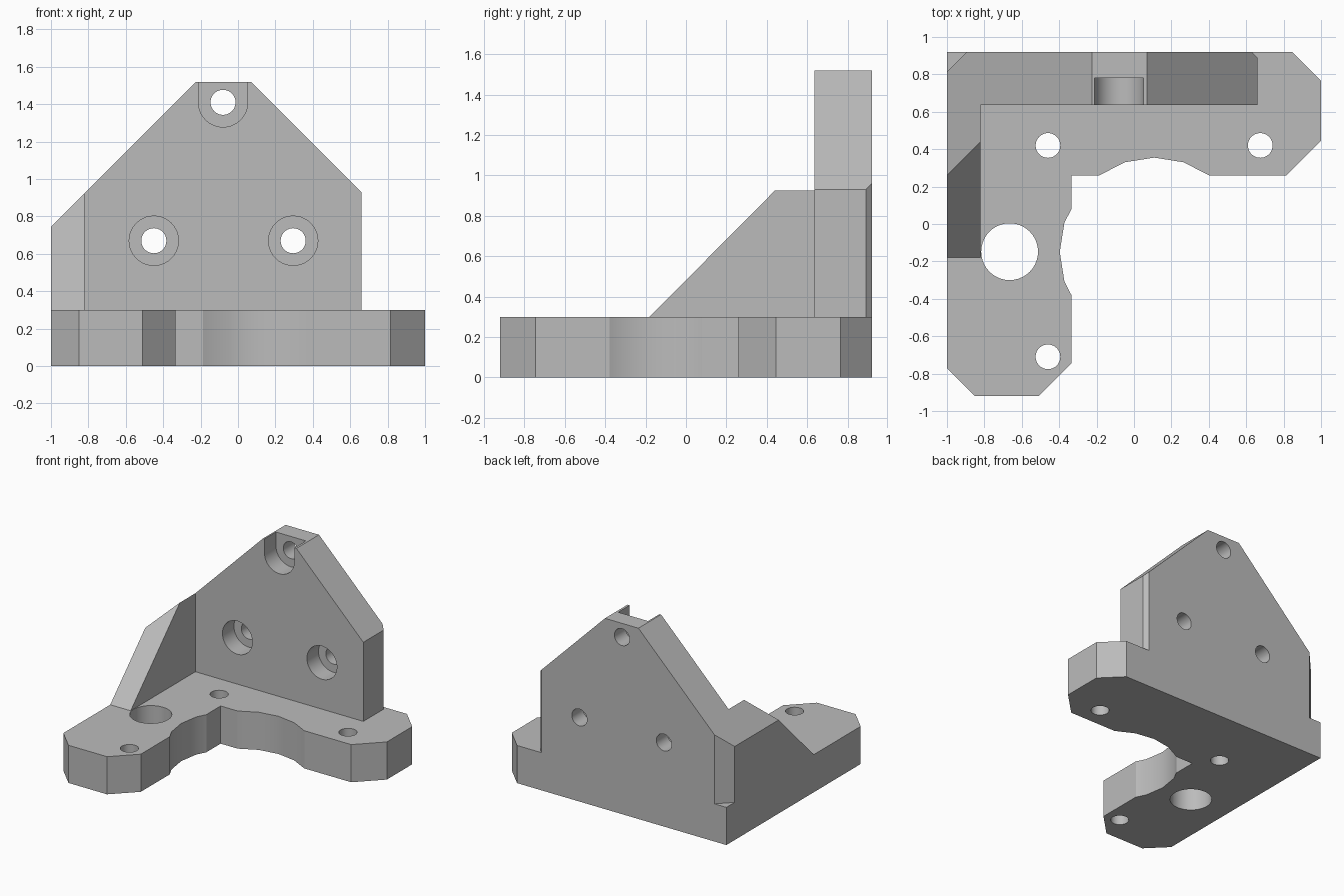
import bpy, bmesh, math
from mathutils import Vector

cube = bpy.data.objects.get("Cube")
if cube:
    bpy.data.objects.remove(cube, do_unlink=True)

grey = bpy.data.materials.new("plain grey")
grey.use_nodes = True
colour = (0.5, 0.5, 0.5, 1)
grey.diffuse_color = colour
grey.node_tree.nodes["Principled BSDF"].inputs["Base Color"].default_value = colour

# For each extrusion axis: map profile (u, v) and depth w to a point
AXES = {"x": lambda u, v, w: (w, u, v),
        "y": lambda u, v, w: (u, w, v),
        "z": lambda u, v, w: (u, v, w)}


def prism(name, profile, axis, start, end):
    """Extrude a flat profile along an axis."""
    place = AXES[axis]
    bm = bmesh.new()
    face = bm.faces.new([bm.verts.new(place(u, v, start)) for u, v in profile])
    moved = bmesh.ops.extrude_face_region(bm, geom=[face])["geom"]
    shift = Vector(place(0, 0, end - start))
    bmesh.ops.translate(bm, vec=shift, verts=[g for g in moved if isinstance(g, bmesh.types.BMVert)])
    bmesh.ops.recalc_face_normals(bm, faces=bm.faces)
    mesh = bpy.data.meshes.new(name)
    bm.to_mesh(mesh)
    bm.free()
    mesh.materials.append(grey)
    obj = bpy.data.objects.new(name, mesh)
    bpy.context.collection.objects.link(obj)
    return obj


def circle(u, v, radius, sides=40):
    return [(u + radius * math.sin(i * math.tau / sides),
             v + radius * math.cos(i * math.tau / sides)) for i in range(sides)]


def combine(target, tool, operation):
    """Apply a boolean, then remove the tool object."""
    mod = target.modifiers.new("boolean", "BOOLEAN")
    mod.operation, mod.solver, mod.object = operation, "EXACT", tool
    graph = bpy.context.evaluated_depsgraph_get()
    result = bpy.data.meshes.new_from_object(target.evaluated_get(graph))
    target.modifiers.clear()
    target.data = result
    bpy.data.objects.remove(tool, do_unlink=True)


def cut(target, *shape):
    combine(target, prism("cutter", *shape), "DIFFERENCE")


BASE_TOP, BACK, WALL_FRONT, BORE_END = 0.3, 0.92, 0.635, 0.78

# Upright wall with a side gusset
wall = prism("back_wall", [(-1, BASE_TOP), (0.66, BASE_TOP), (0.66, 0.93), (0.07, 1.52), (-1, 1.52)],
             "y", WALL_FRONT, BACK)
gusset = prism("side_gusset", [(-0.18, BASE_TOP), (0.7, BASE_TOP), (0.7, 0.93), (0.445, 0.93)],
               "x", -1, -0.82)
combine(wall, gusset, "UNION")

# Left slope across wall and gusset, then vertical chamfers on the back corners
cut(wall, [(-1.2, 0.545), (-0.225, 1.52), (-0.125, 1.62), (-1.2, 1.62)], "y", -0.5, 1.2)
cut(wall, [(-1.1, 0.715), (-0.79, 1.025), (-1.1, 1.025)], "z", 0.1, 1.8)
cut(wall, [(0.53, 1.02), (0.76, 0.79), (0.76, 1.02)], "z", 0.1, 1.8)

# Counterbored bolt holes in the wall
for x, z in [(-0.45, 0.67), (0.295, 0.67), (-0.08, 1.41)]:
    cut(wall, circle(x, z, 0.067), "y", 0.4, 1.2)
for x in (-0.45, 0.295):
    cut(wall, circle(x, 0.67, 0.132), "y", 0.4, BORE_END)

# Top counterbore opens upward as a slot
arc = [(-0.08 + 0.132 * math.cos(a), 1.41 - 0.132 * math.sin(a))
       for a in (math.pi * i / 20 for i in range(21))]
cut(wall, [(-0.212, 1.7), (0.052, 1.7)] + arc, "y", 0.4, BORE_END)

# L-shaped base plate
bracket = prism("bracket", [(-1, BACK), (-1, -0.77), (-0.85, -0.92), (-0.51, -0.92), (-0.335, -0.745),
                            (-0.335, 0.26), (0.815, 0.26), (1, 0.445), (1, 0.765), (0.845, BACK)],
                "z", 0, BASE_TOP)
cut(bracket, circle(0.108, -0.15, 0.505, 20), "z", -0.2, 0.6)
for x, y, radius in [(-0.46, 0.42, 0.066), (0.675, 0.42, 0.066), (-0.46, -0.71, 0.066),
                     (-0.665, -0.148, 0.152)]:
    cut(bracket, circle(x, y, radius), "z", -0.2, 0.6)
combine(bracket, wall, "UNION")

# Merge coplanar faces and smooth the round cuts
bm = bmesh.new()
bm.from_mesh(bracket.data)
bmesh.ops.remove_doubles(bm, verts=bm.verts, dist=0.0001)
bmesh.ops.dissolve_limit(bm, angle_limit=0.01, verts=bm.verts, edges=bm.edges)
bm.to_mesh(bracket.data)
bm.free()
bpy.ops.object.select_all(action="DESELECT")
bracket.select_set(True)
bpy.context.view_layer.objects.active = bracket
bpy.ops.object.shade_smooth_by_angle(angle=math.radians(25))
